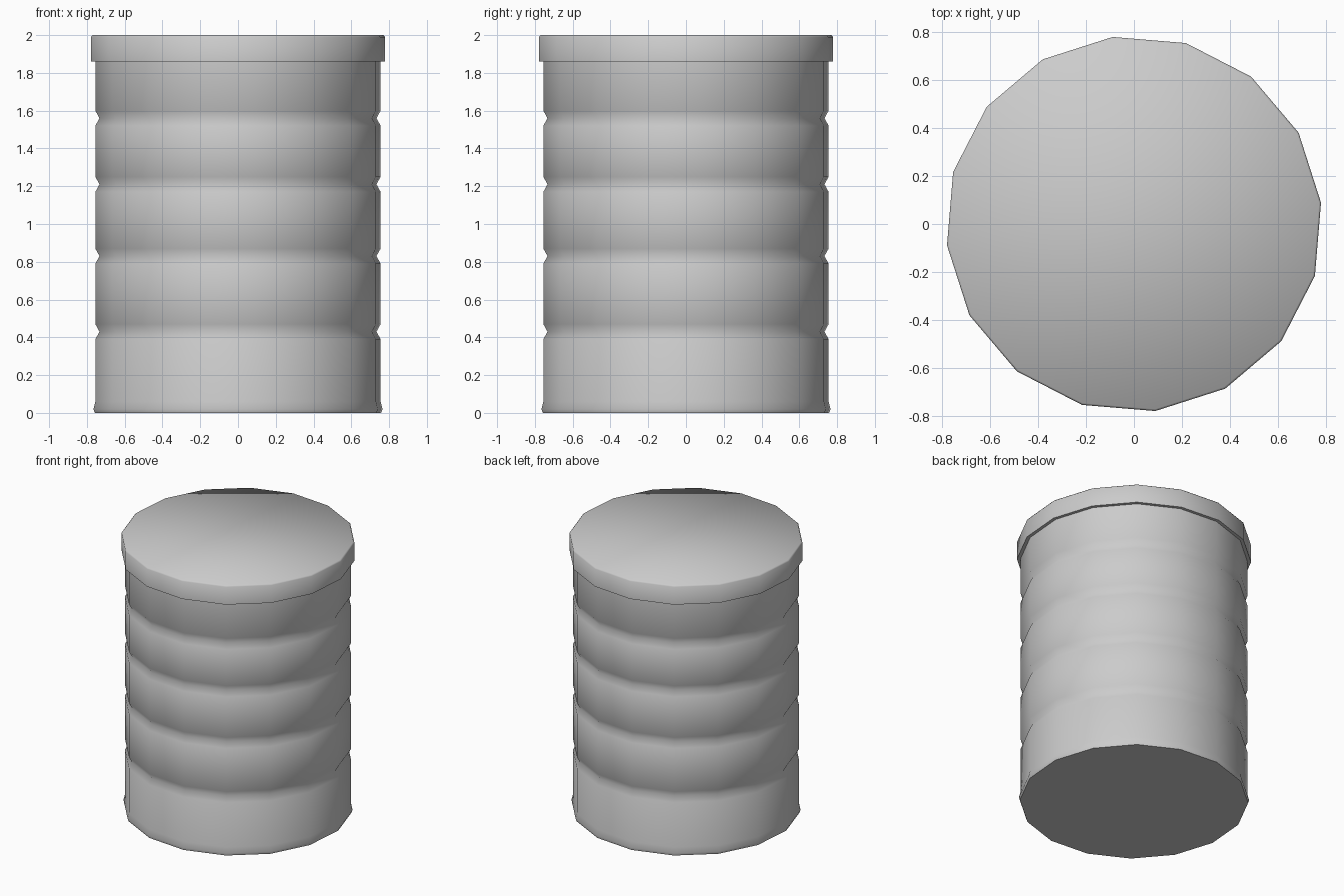
import bpy, bmesh, math

if "Cube" in bpy.data.objects:
    bpy.data.objects.remove(bpy.data.objects["Cube"])

SIDES = 16
PHASE = math.radians(6.5)


def lathe(name, profile):
    """Revolve (radius, z) points into a closed 16-sided solid."""
    bm = bmesh.new()
    rings = []
    for r, z in profile:
        rings.append([bm.verts.new((r * math.cos(PHASE + math.tau * i / SIDES),
                                    r * math.sin(PHASE + math.tau * i / SIDES), z))
                      for i in range(SIDES)])
    for low, high in zip(rings, rings[1:]):
        for i in range(SIDES):
            j = (i + 1) % SIDES
            bm.faces.new((low[i], low[j], high[j], high[i]))
    bm.faces.new(rings[0][::-1])
    bm.faces.new(rings[-1])
    bmesh.ops.recalc_face_normals(bm, faces=bm.faces)
    mesh = bpy.data.meshes.new(name)
    bm.to_mesh(mesh)
    bm.free()
    obj = bpy.data.objects.new(name, mesh)
    bpy.context.collection.objects.link(obj)
    bpy.ops.object.select_all(action='DESELECT')
    obj.select_set(True)
    bpy.context.view_layer.objects.active = obj
    bpy.ops.object.shade_smooth_by_angle(angle=math.radians(65))
    return obj


# Barrel with a flared foot, four V grooves and a wider rim, one continuous profile
R = 0.76
profile = [(0.763, 0), (0.77, 0.02), (R, 0.06)]
for z in (0.43, 0.83, 1.21, 1.56):
    profile += [(R, z - 0.04), (0.738, z), (R, z + 0.04)]
profile += [(R, 1.86), (0.783, 1.86), (0.783, 1.99), (0.775, 2.0)]
lathe("ribbed_canister", profile)
